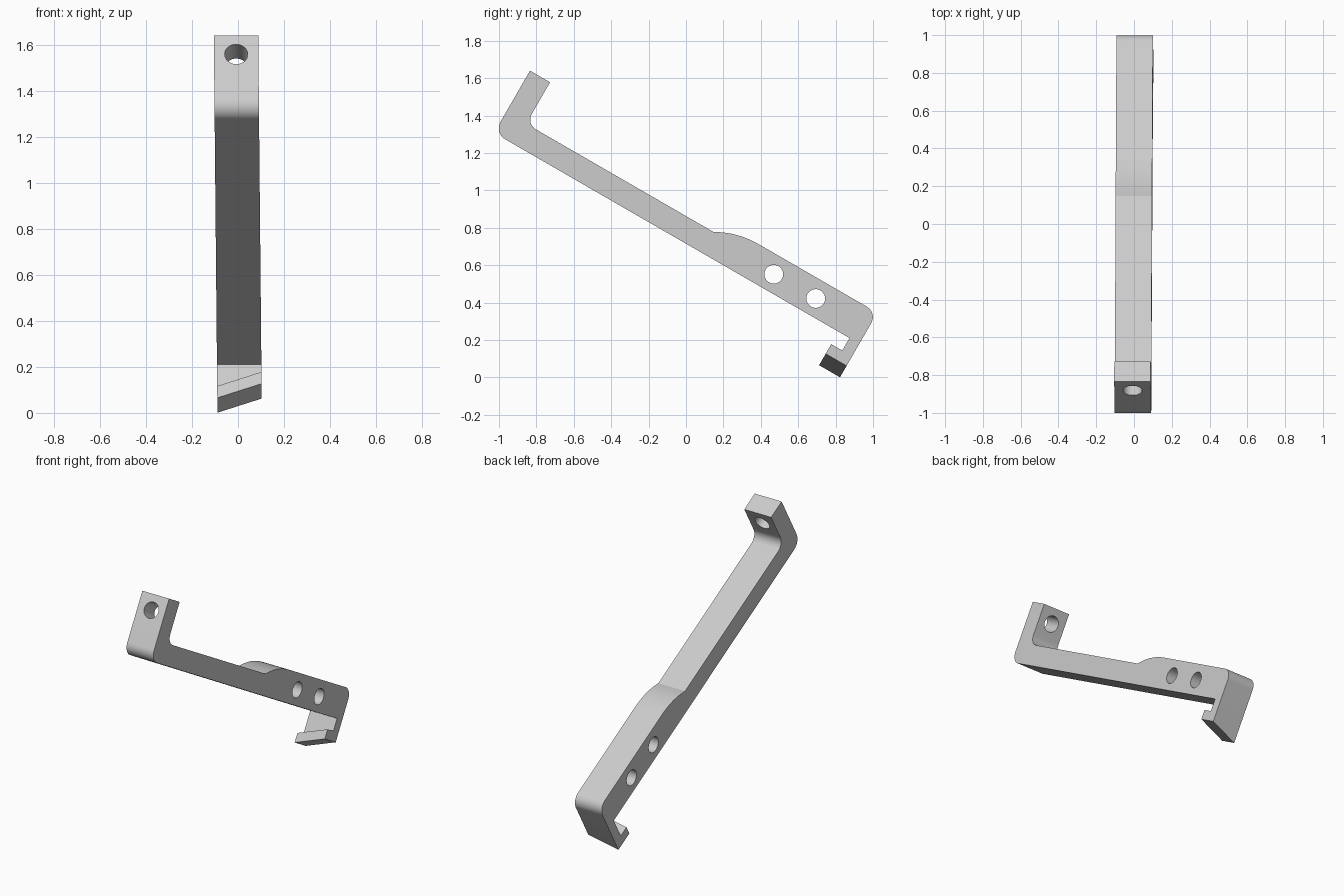
import bpy, bmesh
from math import sin, cos, radians, pi
from mathutils import Vector, Matrix

cube = bpy.data.objects.get("Cube")
if cube:
    bpy.data.objects.remove(cube)

HALF_WIDTH = 0.0965
LIP_DROP = 0.071      # the hook slants down towards the right side
TILT = Matrix.Rotation(radians(-30), 4, 'X')

grey = bpy.data.materials.new("light_grey")
grey.use_nodes = True
grey.diffuse_color = (0.6, 0.6, 0.6, 1)
grey.node_tree.nodes["Principled BSDF"].inputs["Base Color"].default_value = (0.6, 0.6, 0.6, 1)


def fillet(prev, corner, nxt, r, steps=10):
    """Round a right-angled profile corner."""
    c = Vector(corner)
    u, v = (Vector(prev) - c).normalized(), (Vector(nxt) - c).normalized()
    centre = c + (u + v) * r
    return [centre - v * r * cos(t) - u * r * sin(t)
            for t in (pi / 2 * i / steps for i in range(steps + 1))]


def hump(end, top, r, steps=10):
    """Arc that rises from the thin bar and flattens into the thick bar."""
    return [Vector((end - r * sin(t), top - r + r * cos(t)))
            for t in (radians(30) * (1 - i / steps) for i in range(steps + 1))]


# Side profile: (along the bar, across the bar, corner radius)
corners = [
    (-1.544, 0.622, 0.068), (-1.544, 1.006, 0), (-1.42, 1.006, 0),
    (-1.42, 0.75, 0.06), "hump",
    (0.711, 0.814, 0.065), (0.711, 0.486, 0), (0.582, 0.486, 0),
    (0.582, 0.545, 0), (0.65, 0.545, 0), (0.65, 0.622, 0),
]
arc = hump(-0.024, 0.814, 0.478)
flat = [c if c != "hump" else None for c in corners]
profile = []
for i, c in enumerate(flat):
    if c is None:
        profile += arc
    elif c[2]:
        before, after = flat[i - 1], flat[(i + 1) % len(flat)]
        before = before[:2] if before else (arc[-1].x, c[1])
        after = after[:2] if after else (arc[0].x, c[1])
        profile += fillet(before, c[:2], after, c[2])
    else:
        profile.append(Vector(c[:2]))

# Bracket body, extruded across its width with a slanted hook
bm = bmesh.new()
left = [bm.verts.new((HALF_WIDTH, p.x, p.y)) for p in profile]
right = [bm.verts.new((-HALF_WIDTH, p.x, p.y - (LIP_DROP if p.y < 0.6 else 0)))
         for p in profile]
bm.faces.new(left)
bm.faces.new(right[::-1])
for i in range(len(profile)):
    j = (i + 1) % len(profile)
    bm.faces.new((left[i], right[i], right[j], left[j]))
bmesh.ops.recalc_face_normals(bm, faces=bm.faces)
mesh = bpy.data.meshes.new("bracket_arm")
bm.to_mesh(mesh)
bm.free()
mesh.materials.append(grey)
arm = bpy.data.objects.new("bracket_arm", mesh)
bpy.context.collection.objects.link(arm)
bpy.ops.object.select_all(action='DESELECT')

# Drilled holes: two through the sides, one through the upright
holes = [((0, 0.129, 0.715), (0, pi / 2, 0)),
         ((0, 0.388, 0.715), (0, pi / 2, 0)),
         ((0, -1.48, 0.911), (pi / 2, 0, 0))]
for place, turn in holes:
    bpy.ops.mesh.primitive_cylinder_add(vertices=40, radius=0.05, depth=0.4,
                                        location=place, rotation=turn)
    cutter = bpy.context.object
    cutter.name = "hole_cutter"
    cutter.hide_render = True
    cutter.data.materials.append(grey)
    cut = arm.modifiers.new("hole", 'BOOLEAN')
    cut.operation = 'DIFFERENCE'
    cut.solver = 'EXACT'
    cut.object = cutter
    bpy.ops.object.select_all(action='DESELECT')
    bpy.context.view_layer.objects.active = arm
    arm.select_set(True)
    bpy.ops.object.modifier_apply(modifier=cut.name)
    bpy.data.objects.remove(cutter)

# Tilt the arm, with a very slight sideways lean
arm.data.transform(TILT)
for v in arm.data.vertices:
    v.co.x -= 0.0095 * (v.co.z - 0.75)
    v.co.z -= 0.003
arm.data.update()
bpy.ops.object.shade_smooth_by_angle(angle=radians(20))
